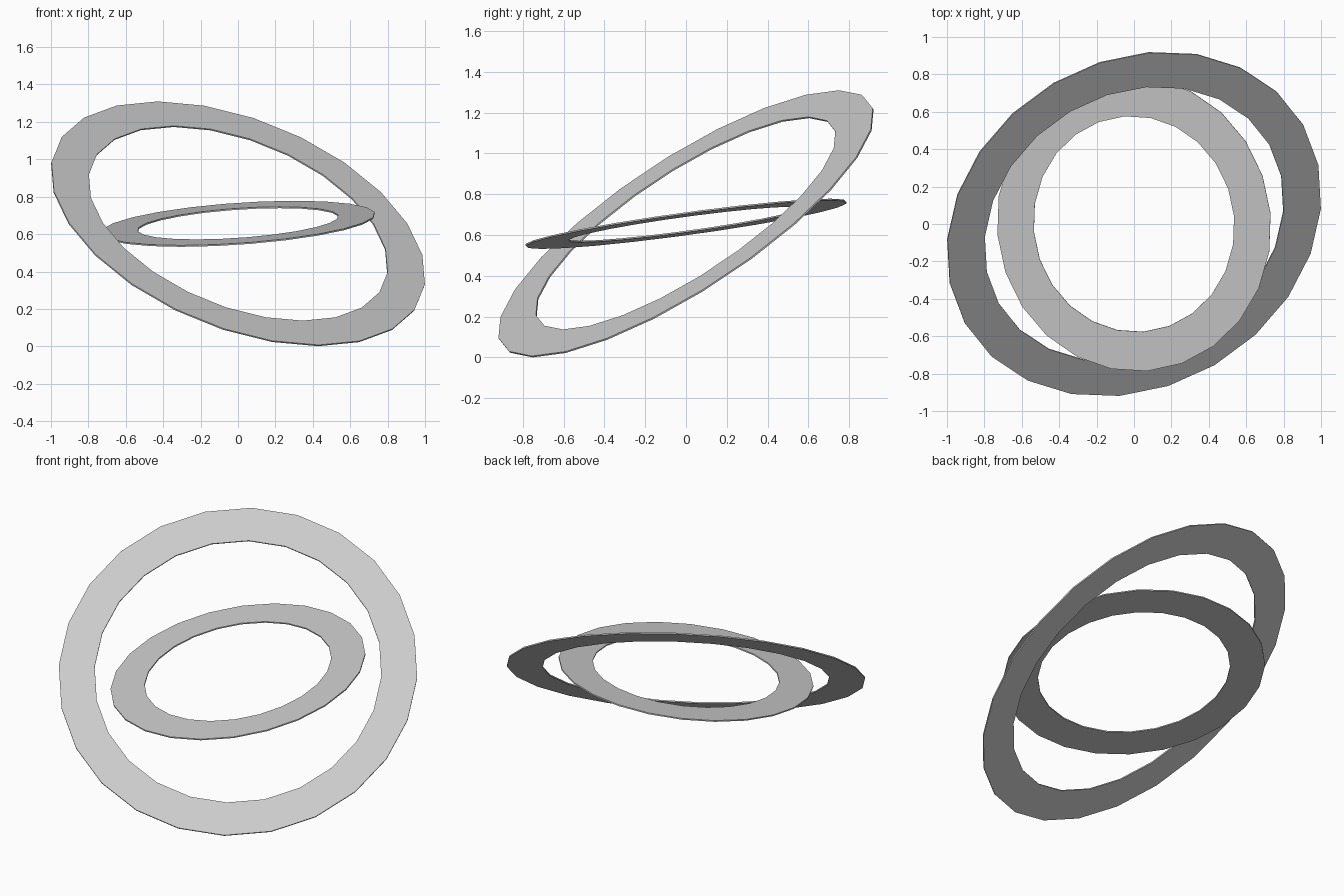
import bpy, bmesh
from math import cos, sin, pi
from mathutils import Vector

if "Cube" in bpy.data.objects:
    bpy.data.objects.remove(bpy.data.objects["Cube"])

SIDES = 24
CENTRE = Vector((0, 0, 0.655))


def flat_ring(name, axis_a, axis_b, inner_ratio, thickness):
    """Thin faceted washer spanned by two tilted radius vectors."""
    a, b = Vector(axis_a), Vector(axis_b)
    half = a.cross(b).normalized() * thickness / 2
    bm = bmesh.new()
    sections = []
    for i in range(SIDES):
        t = 2 * pi * i / SIDES
        radial = a * cos(t) + b * sin(t)
        # Cross-section: outer bottom, outer top, inner top, inner bottom
        sections.append([bm.verts.new(CENTRE + radial * r + half * h)
                         for r, h in ((1, -1), (1, 1), (inner_ratio, 1), (inner_ratio, -1))])
    for i in range(SIDES):
        s, n = sections[i], sections[(i + 1) % SIDES]
        for k in range(4):
            j = (k + 1) % 4
            bm.faces.new((s[k], n[k], n[j], s[j]))
    bmesh.ops.recalc_face_normals(bm, faces=bm.faces)
    mesh = bpy.data.meshes.new(name)
    bm.to_mesh(mesh)
    bm.free()
    obj = bpy.data.objects.new(name, mesh)
    bpy.context.collection.objects.link(obj)
    return obj


# Large steeply tilted ring
flat_ring("outer_ring", (0.998, 0.083, -0.327), (0.08, 0.917, 0.563), 0.80, 0.008)

# Smaller, nearly level ring
flat_ring("inner_ring", (0.73, 0.057, 0.06), (-0.07, 0.786, 0.103), 0.733, 0.008)
